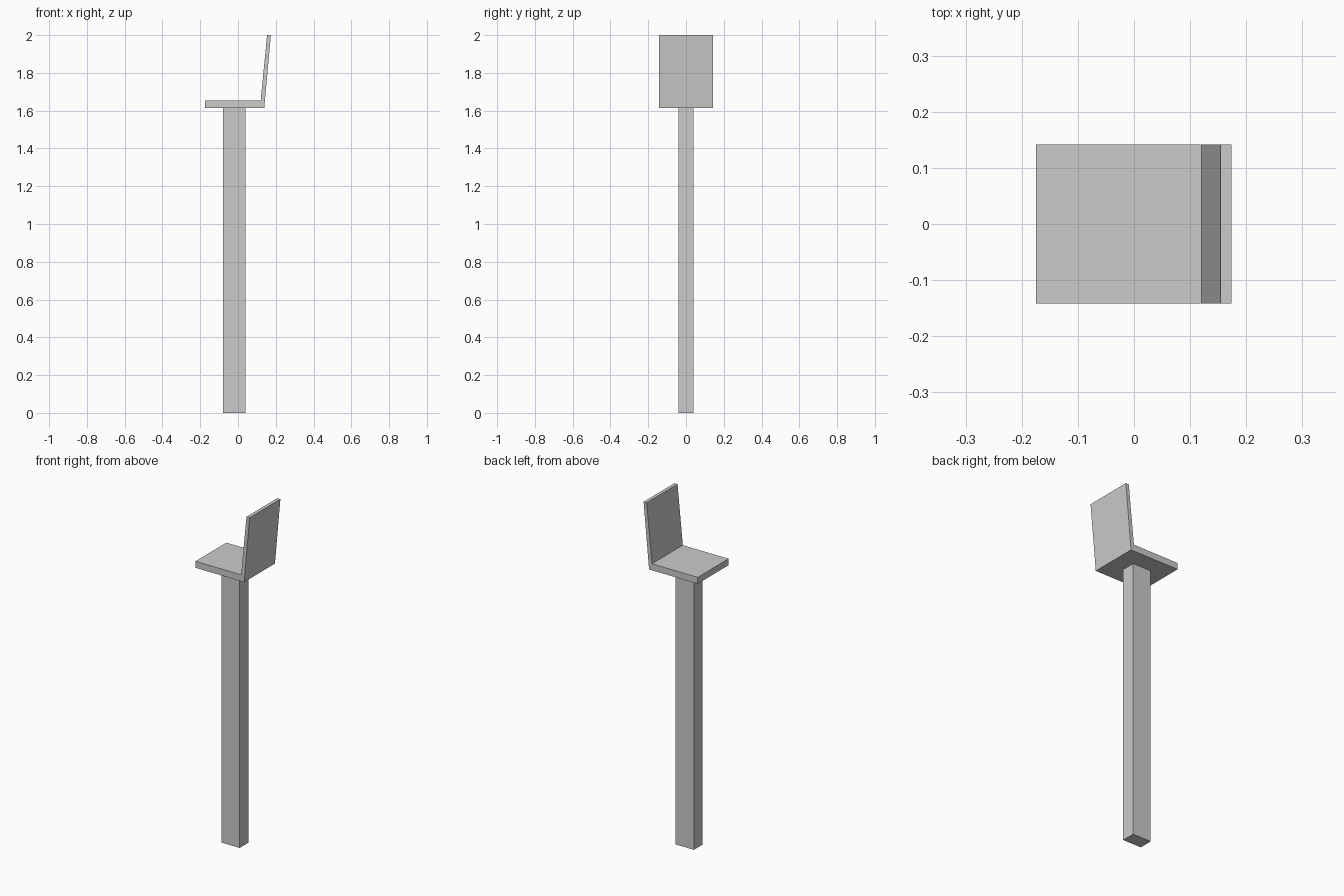
import bpy

if "Cube" in bpy.data.objects:
    bpy.data.objects.remove(bpy.data.objects["Cube"])

def extrude_profile(name, profile, half_width):
    """Closed prism from an x-z profile, extruded symmetrically along y."""
    n = len(profile)
    verts = [(x, y, z) for y in (-half_width, half_width) for x, z in profile]
    faces = [tuple(range(n)), tuple(reversed(range(n, 2 * n)))]
    faces += [(i, i + n, (i + 1) % n + n, (i + 1) % n) for i in range(n)]
    mesh = bpy.data.meshes.new(name)
    mesh.from_pydata(verts, [], faces)
    mesh.update()
    obj = bpy.data.objects.new(name, mesh)
    bpy.context.collection.objects.link(obj)
    return obj

SEAT_BOTTOM = 1.615
SEAT_TOP = 1.653

# Square-edged support post
extrude_profile("post", [(-0.079, 0), (0.039, 0),
                         (0.039, SEAT_BOTTOM), (-0.079, SEAT_BOTTOM)], 0.04)

# Seat and leaning backrest as one L-shaped profile
extrude_profile("seat_and_backrest", [
    (-0.175, SEAT_BOTTOM), (0.139, SEAT_BOTTOM), (0.174, 2.0),
    (0.154, 2.0), (0.12, SEAT_TOP), (-0.175, SEAT_TOP)], 0.142)
